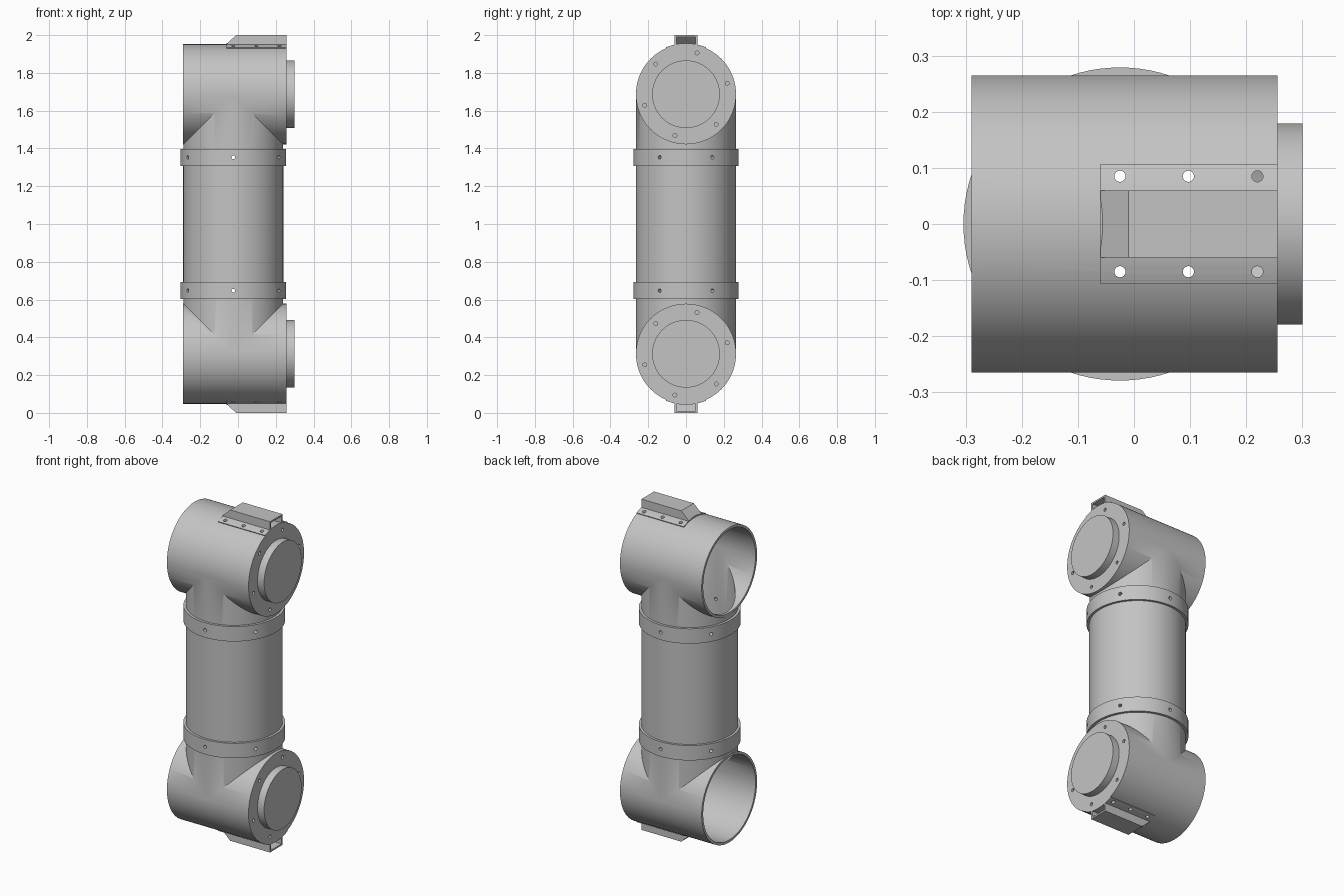
import bpy, bmesh, math
from mathutils import Matrix, Vector

cube = bpy.data.objects.get("Cube")
if cube:
    bpy.data.objects.remove(cube, do_unlink=True)

# Single painted-metal colour
GREY = (0.55, 0.55, 0.55, 1)
metal = bpy.data.materials.new("grey_metal")
metal.use_nodes = True
metal.diffuse_color = GREY
metal.node_tree.nodes["Principled BSDF"].inputs["Base Color"].default_value = GREY

HUB_Z = 1.687      # axis height of the upper housing
TUBE_X = -0.025    # axis of the upright tube
R = 0.265          # outer radius
BORE = 0.25        # inner radius
BAND_Z = 1.353


def make(name, bm):
    bmesh.ops.recalc_face_normals(bm, faces=bm.faces)
    mesh = bpy.data.meshes.new(name)
    bm.to_mesh(mesh)
    bm.free()
    mesh.materials.append(metal)
    obj = bpy.data.objects.new(name, mesh)
    bpy.context.collection.objects.link(obj)
    return obj


def rod(name, start, end, radius, sides=96):
    """Closed cylinder between two points."""
    a, b = Vector(start), Vector(end)
    turn = (b - a).to_track_quat('Z', 'Y').to_matrix().to_4x4()
    bm = bmesh.new()
    bmesh.ops.create_cone(bm, cap_ends=True, segments=sides, radius1=radius, radius2=radius,
                          depth=(b - a).length, matrix=Matrix.Translation((a + b) / 2) @ turn)
    return make(name, bm)


def prism(name, outline, offset):
    """Closed solid made by extruding a planar outline."""
    bm = bmesh.new()
    face = bm.faces.new([bm.verts.new(p) for p in outline])
    out = bmesh.ops.extrude_face_region(bm, geom=[face], use_keep_orig=True)
    moved = [v for v in out["geom"] if isinstance(v, bmesh.types.BMVert)]
    bmesh.ops.translate(bm, verts=moved, vec=offset)
    return make(name, bm)


def combine(obj, tools, operation='DIFFERENCE'):
    """Apply a boolean for each tool, then discard the tool."""
    bpy.context.view_layer.objects.active = obj
    for tool in tools:
        tool.hide_render = True
        mod = obj.modifiers.new("cut", 'BOOLEAN')
        mod.operation, mod.solver, mod.object = operation, 'EXACT', tool
        bpy.ops.object.modifier_apply(modifier=mod.name)
        bpy.data.objects.remove(tool, do_unlink=True)


def band_holes():
    for k in range(3):
        d = Vector((math.cos(math.radians(30 + 60 * k)), math.sin(math.radians(30 + 60 * k)), 0)) * 0.35
        c = Vector((TUBE_X, 0, BAND_Z))
        yield rod("hole_cutter", c - d, c + d, 0.01, 16)


def bracket_holes():
    for x in (-0.025, 0.097, 0.22):
        for y in (-0.085, 0.085):
            yield rod("hole_cutter", (x, y, HUB_Z + 0.2), (x, y, HUB_Z + 0.3), 0.01, 16)


def cap_holes():
    for k in range(6):
        a = math.radians(15 + 60 * k)
        y, z = 0.226 * math.cos(a), HUB_Z + 0.226 * math.sin(a)
        yield rod("hole_cutter", (0.24, y, z), (0.3, y, z), 0.01, 16)


# Elbow housing: horizontal drum with a neck, bored through both ways
housing = rod("upper_housing", (-0.29, 0, HUB_Z), (0.256, 0, HUB_Z), R)
combine(housing, [rod("neck", (TUBE_X, 0, 1.31), (TUBE_X, 0, HUB_Z), R - 0.001)], 'UNION')
combine(housing, [rod("bore_cutter", (-0.32, 0, HUB_Z), (0.23, 0, HUB_Z), BORE),
                  rod("neck_cutter", (TUBE_X, 0, 1.25), (TUBE_X, 0, HUB_Z), BORE - 0.001)])
combine(housing, [*cap_holes(), *bracket_holes(), *band_holes()])

# Raised round cover on the closed end
cover = rod("upper_end_cover", (0.25, 0, HUB_Z), (0.3, 0, HUB_Z), 0.179)

# Clamp band around the neck joint
band = rod("upper_band", (TUBE_X, 0, 1.308), (TUBE_X, 0, 1.398), 0.279)
combine(band, [rod("band_cutter", (TUBE_X, 0, 1.2), (TUBE_X, 0, 1.5), 0.262), *band_holes()])

# Curved mounting plate that hugs the drum
angles = [math.radians(-23.3 + 46.6 * i / 12) for i in range(13)]
arc = [(r, a) for r, seq in ((0.27, angles), (0.26, angles[::-1])) for a in seq]
plate = prism("upper_bracket_plate",
              [(-0.06, r * math.sin(a), HUB_Z + r * math.cos(a)) for r, a in arc], (0.316, 0, 0))
combine(plate, bracket_holes())


# Hollow cable hood with a sloped closed end and an open end
def hood_solid(name, half, x_low, x_slope, x_end, low, top):
    side = [(x_low, low), (x_end, low), (x_end, top), (x_slope, top), (x_low, 0.266)]
    return prism(name, [(x, -half, HUB_Z + z) for x, z in side], (0, 2 * half, 0))


hood = hood_solid("upper_cable_hood", 0.06, -0.06, -0.01, 0.256, 0.255, 0.313)
combine(hood, [hood_solid("hood_cutter", 0.05, -0.045, -0.005, 0.3, 0.25, 0.303)])

# Lower end repeats the upper end, turned over about the x axis
flip = Matrix.Translation((0, 0, 2)) @ Matrix.Rotation(math.pi, 4, 'X')
parts = [housing, cover, band, plate, hood]
for part in list(parts):
    twin = part.copy()
    twin.data = part.data.copy()
    twin.name = part.name.replace("upper", "lower")
    twin.data.transform(flip)
    bpy.context.collection.objects.link(twin)
    parts.append(twin)

# Middle tube, open at both ends
tube = rod("middle_tube", (TUBE_X, 0, 0.69), (TUBE_X, 0, 1.31), R)
combine(tube, [rod("tube_cutter", (TUBE_X, 0, 0.6), (TUBE_X, 0, 1.4), BORE)])
parts.append(tube)

# Smooth shading with sharp rims
bpy.ops.object.select_all(action='DESELECT')
for part in parts:
    part.select_set(True)
bpy.context.view_layer.objects.active = tube
bpy.ops.object.shade_smooth_by_angle(angle=math.radians(30))
